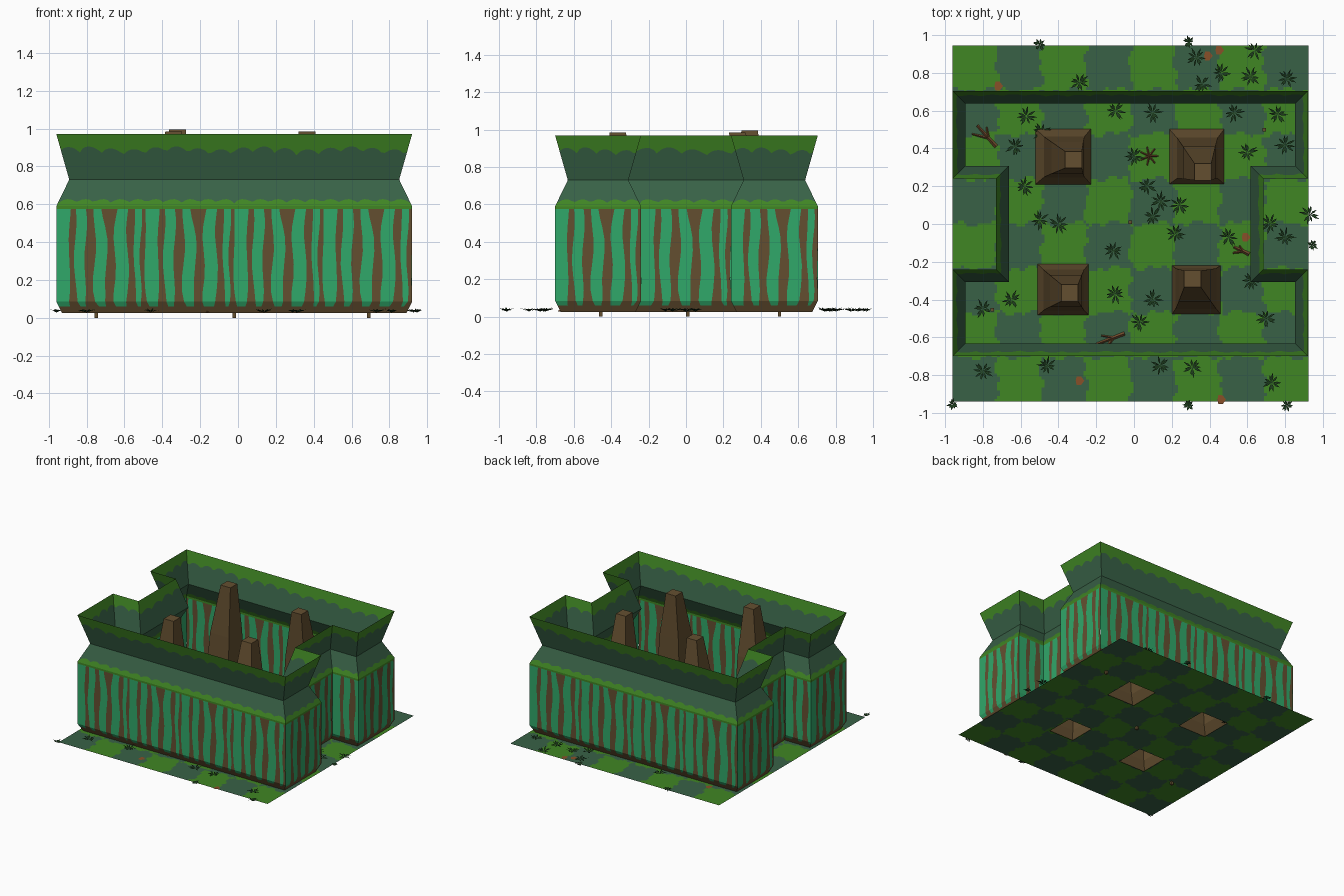
import bpy, bmesh, math, random
from mathutils import Vector

if "Cube" in bpy.data.objects:
    bpy.data.objects.remove(bpy.data.objects["Cube"])
random.seed(4)
G = 0.025  # ground height


def mat(name, rgb):
    m = bpy.data.materials.new(name)
    lin = [(c / 255 / 12.92 if c < 10 else ((c / 255 + 0.055) / 1.055) ** 2.4) for c in rgb]
    m.diffuse_color = (*lin, 1)
    m.use_nodes = True
    m.node_tree.nodes["Principled BSDF"].inputs["Base Color"].default_value = m.diffuse_color
    return m


MOSS = mat("moss green", (64, 134, 36))
TEAL = mat("dark teal green", (56, 97, 70))
EMER = mat("emerald", (48, 168, 106))
BARK = mat("bark brown", (100, 79, 48))
LEAF = mat("dark leaf green", (28, 58, 28))
TWIG = mat("twig brown", (122, 82, 48))
RUST = mat("rust leaf", (136, 80, 40))


class Part:
    """Collects loose faces with a material index, then makes an object."""
    def __init__(self, name, mats):
        self.name, self.mats, self.bm = name, mats, bmesh.new()

    def face(self, pts, m=0):
        f = self.bm.faces.new([self.bm.verts.new(p) for p in pts])
        f.material_index = m

    def done(self):
        bmesh.ops.remove_doubles(self.bm, verts=self.bm.verts, dist=1e-5)
        me = bpy.data.meshes.new(self.name)
        self.bm.to_mesh(me)
        self.bm.free()
        for m in self.mats:
            me.materials.append(m)
        ob = bpy.data.objects.new(self.name, me)
        bpy.context.collection.objects.link(ob)


# pillars: base centre, base half width, top centre, top height
PILLARS = [((-0.375, 0.357), 0.147, (-0.32, 0.34), 0.995), ((0.332, 0.357), 0.145, (0.365, 0.275), 0.985),
           ((-0.375, -0.348), 0.135, (-0.34, -0.365), 0.985), ((0.33, -0.348), 0.128, (0.31, -0.29), 0.95)]

# checkered ground with wobbly tile borders and holes under the pillars
ground = Part("ground", [MOSS, TEAL])
N, X0, Y0, S = 128, -0.96, -0.94, 1.885
for i in range(N):
    for j in range(N):
        x, y = X0 + (i + .5) * S / N, Y0 + (j + .5) * S / N
        if any(max(abs(x - c[0]), abs(y - c[1])) < h - 0.02 for c, h, _, _ in PILLARS):
            continue
        u = x - X0 + 0.012 * math.sin(y * 31) + 0.009 * math.sin(y * 67 + x * 5)
        v = y - Y0 + 0.012 * math.sin(x * 29 + 1) + 0.009 * math.sin(x * 71 + y * 4)
        cell = min(7, max(0, int(u / S * 8))) + min(7, max(0, int(v / S * 8)))
        a, b = X0 + i * S / N, Y0 + j * S / N
        d = S / N
        ground.face([(a, b, G), (a + d, b, G), (a + d, b + d, G), (a, b + d, G)], (cell + 1) % 2)
ground.done()

# hedge wall: one sheet following a plan outline, with a pinched neck and a flared rim
PLAN = [(-.96, -.70), (.92, -.70), (.92, -.24), (.685, -.24), (.685, .24), (.92, .24),
        (.92, .705), (-.96, .705), (-.96, .24), (-.73, .24), (-.73, -.24), (-.96, -.24)]
PLAN = [Vector(p) for p in PLAN]
PROFILE = [(G, .03), (.085, 0), (.59, 0), (.73, .068), (.97, 0)]


def inset(z):
    for (z0, a), (z1, b) in zip(PROFILE, PROFILE[1:]):
        if z <= z1 + 1e-6:
            return a + (b - a) * (z - z0) / (z1 - z0)
    return 0


def inward(i):
    d = (PLAN[(i + 1) % len(PLAN)] - PLAN[i % len(PLAN)]).normalized()
    return Vector((-d.y, d.x))


def corner(i, off):
    i %= len(PLAN)
    return PLAN[i] + off * (inward(i) + inward(i - 1))


wall = Part("hedge_wall", [EMER, BARK, MOSS, TEAL])
TILE = 0.47
STRIPES = [(.085, .03), (.178, .048), (.285, .044), (.395, .036), (.458, .024)]
ROWS = [.06, .085, .14, .21, .28, .35, .42, .48, .53, .575]

for i in range(len(PLAN)):
    L = (PLAN[(i + 1) % len(PLAN)] - PLAN[i]).length

    def pt(u, z):
        o = inset(z)
        p = corner(i, o).lerp(corner(i + 1, o), u / L)
        return (p.x, p.y, z)

    # brown and green upright stripes
    tiles = max(1, round(L / TILE))
    s = L / (tiles * TILE) if L > 0.4 else 1
    marks = [((t * TILE + c) * s, w, k) for t in range(tiles) for k, (c, w) in enumerate(STRIPES)
             if (t * TILE + c) * s < L - 0.01]

    def borders(z):
        out = [0]
        for c, w, k in marks:
            w2 = w * (1 + .25 * math.sin(z * 17 + k * 2)) + max(0, .1 - z) * .5
            if k == 2:  # drip widening near the top
                w2 += max(0, z - .45) * .25
            cc = c + .005 * math.sin(z * 14 + k * 1.7)
            out += [max(out[-1], cc - w2 / 2), min(L, cc + w2 / 2)]
        return out + [L]

    for z0, z1 in zip(ROWS, ROWS[1:]):
        b0, b1 = borders(z0), borders(z1)
        for k in range(len(b0) - 1):
            if b0[k + 1] - b0[k] > 1e-4 and b1[k + 1] - b1[k] > 1e-4:
                wall.face([pt(b0[k], z0), pt(b0[k + 1], z0), pt(b1[k + 1], z1), pt(b1[k], z1)], k % 2)

    # brown foot, moss fringe, dark neck and moss rim with scalloped borders
    def bands(u):
        low = .605 + .022 * abs(math.sin(u * math.pi / .094)) ** .6
        high = .862 + .036 * abs(math.sin(u * math.pi / .118 + .5)) ** .6 + .008 * math.sin(u * 13)
        return [G, .06, .575, .59, low, .73, high, .97]

    n = math.ceil(L / .02)
    for k in range(n):
        u0, u1 = L * k / n, L * (k + 1) / n
        for r, m in ((0, 1), (2, 2), (3, 2), (4, 3), (5, 3), (6, 2)):
            a, b = bands(u0), bands(u1)
            wall.face([pt(u0, a[r]), pt(u1, b[r]), pt(u1, b[r + 1]), pt(u0, a[r + 1])], m)
wall.done()

# four leaning tapered pillars
for n, (c, h, t, top) in enumerate(PILLARS):
    p = Part(f"pillar_{n + 1}", [BARK])
    rings = []
    for z, half, f in ((G, h, 0), (.11, .108, .1), (.60, .085, .4), (top, .044, 1)):
        x, y = c[0] + (t[0] - c[0]) * f, c[1] + (t[1] - c[1]) * f
        rings.append([(x + sx * half, y + sy * half, z) for sx, sy in ((-1, -1), (1, -1), (1, 1), (-1, 1))])
    for lo, hi in zip(rings, rings[1:]):
        for k in range(4):
            p.face([lo[k], lo[(k + 1) % 4], hi[(k + 1) % 4], hi[k]])
    p.face(rings[-1])
    p.done()

# grass tufts: rings of thin pointed leaves
TUFTS = [(-.96, -.955), (.29, -.96), (.81, -.96), (.945, -.11), (.93, .05), (-.5, .95), (.29, .965), (-.29, .75),
         (.33, .88), (.64, .92), (.81, .77), (.36, .74), (.46, .8), (.62, .78), (-.57, .57), (-.49, .49),
         (-.63, .41), (-.1, .6), (.1, .59), (.53, .59), (.76, .58), (.8, .42), (.6, .38), (0, .36),
         (-.58, .2), (.07, .2), (.14, .12), (.24, .1), (.1, .04), (-.4, 0), (-.5, .02), (-.11, -.14),
         (.22, -.05), (.5, -.07), (.72, .0), (.8, -.07), (.62, -.3), (.1, -.4), (-.1, -.37), (-.8, -.45),
         (-.65, -.4), (.03, -.52), (.7, -.5), (-.8, -.78), (-.46, -.75), (.14, -.75), (.31, -.76), (.73, -.84)]
tufts = Part("grass_tufts", [LEAF])
for x, y in TUFTS:
    r0 = .03 if max(abs(x), abs(y)) > .93 else .05
    for k in range(10):
        a = k * math.tau / 10 + random.uniform(-.25, .25)
        r = r0 * random.uniform(.8, 1.2)
        d, q = Vector((math.cos(a), math.sin(a), 0)), Vector((-math.sin(a), math.cos(a), 0)) * .006
        o = Vector((x, y, G + .003))
        mid = o + d * r * .55 + Vector((0, 0, .012))
        tufts.face([o, mid + q, o + d * r + Vector((0, 0, random.uniform(.005, .022))), mid - q])
tufts.done()

# forked twigs lying on the ground
twigs = Part("twigs", [TWIG])


def stick(x, y, ang, length, w):
    d, q = Vector((math.cos(ang), math.sin(ang), 0)), Vector((-math.sin(ang), math.cos(ang), 0))
    o = Vector((x, y, G + .002))
    up = Vector((0, 0, w))
    a, b, c = o + q * w, o - q * w, o + up
    e, f, g = a + d * length - q * w * .4, b + d * length + q * w * .4, c + d * length
    for quad in ([a, e, g, c], [c, g, f, b], [a, c, b], [e, f, g]):
        twigs.face(quad)


for x, y, ang, l in ((-.73, .41, 2.3, .15), (-.05, -.58, 3.5, .16), (.61, -.16, 2.7, .09)):
    stick(x, y, ang, l, .011)
    mx, my = x + math.cos(ang) * l * .4, y + math.sin(ang) * l * .4
    stick(mx, my, ang + .6, l * .6, .008)
    stick(mx, my, ang - .55, l * .4, .007)
for k in range(7):  # small heap of sticks
    stick(.08, .36, k * .9, .05, .006)
twigs.done()

# fallen rust-coloured leaves
leaves = Part("fallen_leaves", [RUST])
for x, y in ((.45, .92), (.39, .89), (-.29, -.83), (.46, -.93), (-.72, .73), (.59, -.07)):
    leaves.face([(x + .027 * math.cos(k * 1.047) * (1 - .3 * (k % 2)), y + .027 * math.sin(k * 1.047), G + .004)
                 for k in range(6)])
leaves.done()

# small pegs poking through the ground
for n, (x, y) in enumerate(((.69, .5), (-.02, .01), (-.75, -.455))):
    bpy.ops.mesh.primitive_cube_add(size=1, location=(x, y, .018))
    ob = bpy.context.object
    ob.name = f"peg_{n + 1}"
    ob.scale = (.018, .018, .036)
    ob.data.materials.append(BARK)
